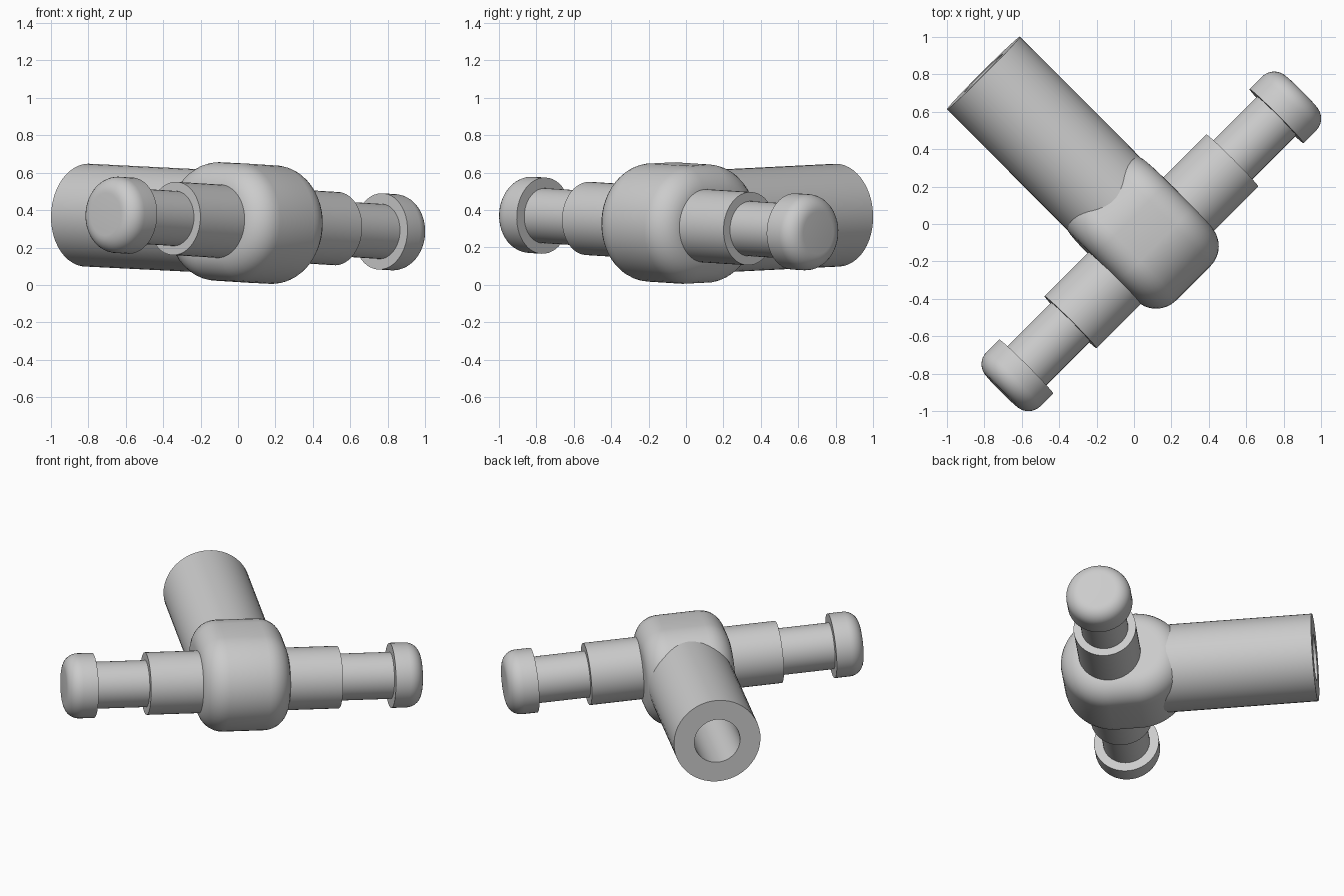
import bpy, bmesh
from math import sin, cos, pi, radians
from mathutils import Matrix, Vector

cube = bpy.data.objects.get("Cube")
if cube:
    bpy.data.objects.remove(cube, do_unlink=True)

grey = bpy.data.materials.new("plain_grey")
grey.use_nodes = True
COLOUR = (0.6, 0.6, 0.6, 1)
grey.diffuse_color = COLOUR
grey.node_tree.nodes["Principled BSDF"].inputs["Base Color"].default_value = COLOUR

# Slightly tilted frame: cross runs along the side arms, stem along the tube
CENTRE = Vector((0.0925, -0.0925, 0.328))
cross = Vector((1, 1, -0.063)).normalized()
stem = Vector((-1, 1, 0.05))
stem = (stem - cross * stem.dot(cross)).normalized()
up = cross.cross(stem)
SIDES = 48


def turned(name, profile, axis, side, stretch=0.0):
    """Rings of (distance, radius) along axis; stretch lengthens them along side."""
    bm = bmesh.new()
    rings = []
    for dist, rad in profile:
        ring = []
        for i in range(SIDES):
            a = 2 * pi * (i + 0.5) / SIDES
            shift = stretch if cos(a) > 0 else 0
            p = CENTRE + axis * dist + side * (rad * cos(a) + shift) + up * rad * sin(a)
            ring.append(bm.verts.new(p))
        rings.append(ring)
    for r1, r2 in zip(rings, rings[1:]):
        for i in range(SIDES):
            j = (i + 1) % SIDES
            bm.faces.new((r1[i], r1[j], r2[j], r2[i]))
    bm.faces.new(rings[0])
    bm.faces.new(rings[-1])
    bmesh.ops.recalc_face_normals(bm, faces=bm.faces)
    mesh = bpy.data.meshes.new(name)
    bm.to_mesh(mesh)
    bm.free()
    mesh.materials.append(grey)
    obj = bpy.data.objects.new(name, mesh)
    bpy.context.collection.objects.link(obj)
    bpy.ops.object.select_all(action="DESELECT")
    obj.select_set(True)
    bpy.context.view_layer.objects.active = obj
    bpy.ops.object.shade_smooth_by_angle(angle=radians(30))
    return obj


def rounded_end(length, radius, bevel, steps=8):
    """Quarter-round edge from the side wall to the flat end."""
    angles = [pi / 2 * k / steps for k in range(steps + 1)]
    return [(length - bevel + bevel * sin(a), radius - bevel + bevel * cos(a)) for a in angles]


# Rounded hub, lengthened towards the tube
half = rounded_end(0.28, 0.317, 0.15)
turned("hub", [(-d, r) for d, r in reversed(half)] + half, cross, stem, 0.15)

# Hollow tube with a thick wall
turned("tube", [(0, 0.275), (1.27, 0.275), (1.27, 0.145), (0.3, 0.145)], stem, cross)

# Stepped arms with rounded end caps
for label, sign in (("left", 1), ("right", -1)):
    axis = cross * sign
    turned(label + "_collar", [(0.1, 0.196), (0.611, 0.196)], axis, stem)
    turned(label + "_rod", [(0.5, 0.147), (1.0, 0.147)], axis, stem)
    turned(label + "_cap", [(0.946, 0.204)] + rounded_end(1.132, 0.204, 0.09), axis, stem)
